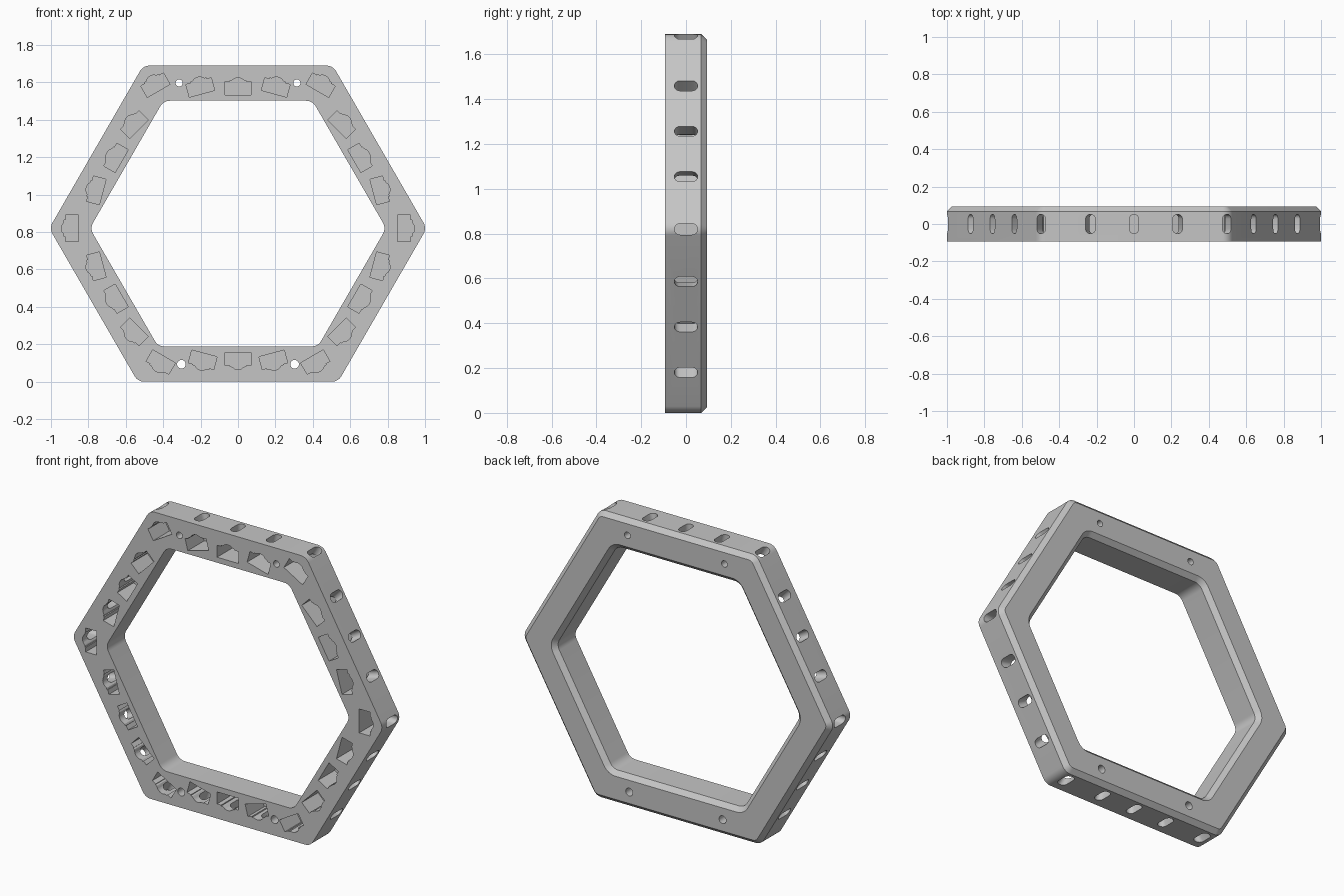
import bpy, bmesh
from math import sin, cos, radians, pi
from mathutils import Vector

cube = bpy.data.objects.get("Cube")
if cube:
    bpy.data.objects.remove(cube, do_unlink=True)

CENTRE_Z = 0.82
HALF_DEPTH = 0.094
CHAMFER = 0.026
BAND = 0.188          # width of the frame
ROUND = 0.06          # corner radius
SIDE = 0.874          # distance from the centre to the slanted walls
WALLS = {30: SIDE, 90: 0.87, 150: SIDE, 210: SIDE, 270: 0.82, 330: SIDE}

grey = bpy.data.materials.new("light grey plastic")
grey.use_nodes = True
colour = (0.56, 0.56, 0.56, 1)
grey.diffuse_color = colour
grey.node_tree.nodes["Principled BSDF"].inputs["Base Color"].default_value = colour


def rounded_hex(inset, radius, steps=8):
    """Outline in x and z of the six walls moved inwards, with round corners."""
    points = []
    angles = list(WALLS)
    for a, b in zip(angles, angles[1:] + angles[:1]):
        pa, pb = WALLS[a] - inset - radius, WALLS[b] - inset - radius
        a, b = radians(a), radians(b)
        det = sin(b - a)
        cx = (pa * sin(b) - pb * sin(a)) / det
        cz = (pb * cos(a) - pa * cos(b)) / det
        for i in range(steps + 1):
            t = a + (pi / 3) * i / steps
            points.append((cx + radius * cos(t), CENTRE_Z + cz + radius * sin(t)))
    return points


def skin(bm, loops, closed=False):
    """Join equal loops with quads, and cap the ends or close the chain."""
    rings = [[bm.verts.new(p) for p in loop] for loop in loops]
    pairs = list(zip(rings, rings[1:]))
    if closed:
        pairs.append((rings[-1], rings[0]))
    else:
        bm.faces.new(rings[0])
        bm.faces.new(rings[-1])
    for r, s in pairs:
        for i in range(len(r)):
            j = (i + 1) % len(r)
            bm.faces.new((r[i], r[j], s[j], s[i]))


def make_object(name, bm):
    bmesh.ops.recalc_face_normals(bm, faces=bm.faces)
    mesh = bpy.data.meshes.new(name)
    bm.to_mesh(mesh)
    bm.free()
    mesh.materials.append(grey)
    obj = bpy.data.objects.new(name, mesh)
    bpy.context.collection.objects.link(obj)
    return obj


def at_depth(outline, y):
    return [(x, y, z) for x, z in outline]


# Frame: a hexagonal band, chamfered on both edges of its back
bm = bmesh.new()
outer = rounded_hex(0, ROUND)
outer_back = rounded_hex(CHAMFER, ROUND - CHAMFER)
inner = rounded_hex(BAND, ROUND)
inner_back = rounded_hex(BAND - CHAMFER, ROUND + CHAMFER)
mid = HALF_DEPTH - CHAMFER
skin(bm, [at_depth(outer, -HALF_DEPTH), at_depth(outer, mid),
          at_depth(outer_back, HALF_DEPTH), at_depth(inner_back, HALF_DEPTH),
          at_depth(inner, mid), at_depth(inner, -HALF_DEPTH)], closed=True)
frame = make_object("hexagonal_frame", bm)

# Pocket outline: a box with a stepped, rounded bump towards the outer wall
half = [(-0.035, 0.07), (0.035, 0.07), (0.035, 0.044), (0.041, 0.044), (0.041, 0.034)]
bump = [(0.036 + 0.02 * sin(t), 0.03 * cos(t))
        for t in (radians(d) for d in range(30, 151, 20))]
pocket = half + bump + [(u, -v) for u, v in reversed(half)]

# Slot outline: a stadium standing along the depth
slot = []
for end in (1, -1):
    for i in range(9):
        t = pi * i / 8
        slot.append((end * 0.025 * cos(t), end * (0.027 + 0.025 * sin(t))))

# Pockets and slots every fifteen degrees around the centre
pockets, slots = bmesh.new(), bmesh.new()
for step in range(24):
    angle = radians(step * 15)
    out = Vector((cos(angle), 0, sin(angle)))
    along = Vector((-sin(angle), 0, cos(angle)))
    deep = Vector((0, 1, 0))
    centre = Vector((0, 0, CENTRE_Z))
    wall = min(p / cos(angle - radians(a)) for a, p in WALLS.items()
               if cos(angle - radians(a)) > 0.1)
    base = centre + out * (wall - 0.121)
    skin(pockets, [[base + out * u + along * v + deep * y for u, v in pocket]
                   for y in (-0.15, 0.057)])
    skin(slots, [[base + out * d + along * v + deep * y for v, y in slot]
                 for d in (0.01, 0.2)])

# Four screw holes through the frame
for x, z, radius in ((0.315, 1.597, 0.019), (0.303, 0.093, 0.023)):
    for side in (-1, 1):
        ring = [(side * x + radius * cos(t), z + radius * sin(t))
                for t in (2 * pi * i / 20 for i in range(20))]
        skin(pockets, [at_depth(ring, -0.2), at_depth(ring, 0.2)])

# Cut them out
cutters = [make_object("pocket_cutter", pockets), make_object("slot_cutter", slots)]
for cutter in cutters:
    cutter.hide_render = True
    mod = frame.modifiers.new(cutter.name, "BOOLEAN")
    mod.operation = "DIFFERENCE"
    mod.solver = "EXACT"
    mod.object = cutter

graph = bpy.context.evaluated_depsgraph_get()
cut_mesh = bpy.data.meshes.new_from_object(frame.evaluated_get(graph))
frame.modifiers.clear()
frame.data = cut_mesh
for cutter in cutters:
    bpy.data.objects.remove(cutter, do_unlink=True)

# Smooth the round corners and keep the edges sharp
bpy.ops.object.select_all(action="DESELECT")
frame.select_set(True)
bpy.context.view_layer.objects.active = frame
bpy.ops.object.shade_smooth_by_angle()
